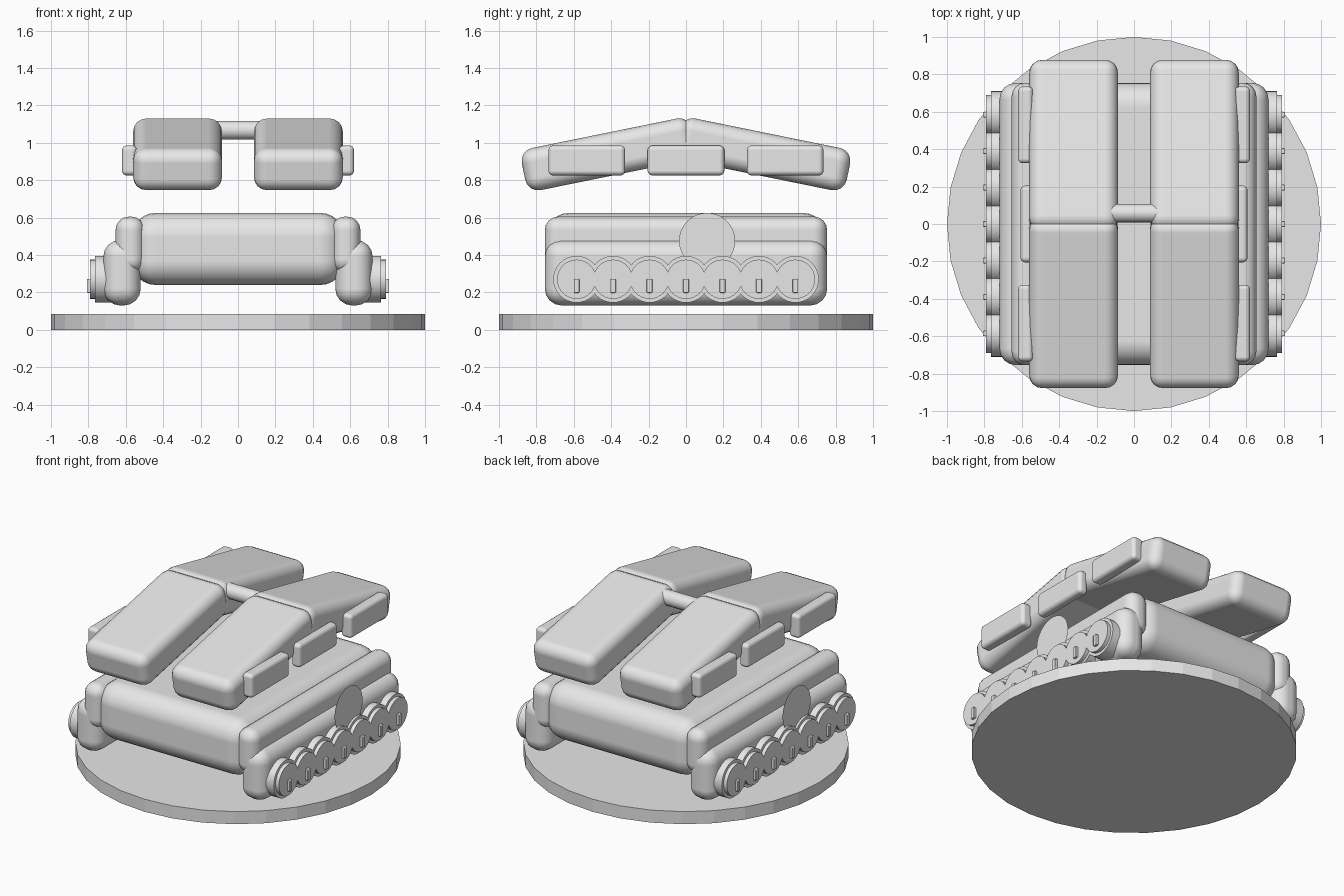
import bpy, math

cube = bpy.data.objects.get("Cube")
if cube:
    bpy.data.objects.remove(cube, do_unlink=True)

grey = bpy.data.materials.new("light_grey")
grey.use_nodes = True
grey.diffuse_color = (0.8, 0.8, 0.8, 1)
grey.node_tree.nodes["Principled BSDF"].inputs["Base Color"].default_value = (0.8, 0.8, 0.8, 1)


def finish(name, smooth=True):
    obj = bpy.context.object
    obj.name = name
    obj.data.materials.append(grey)
    if smooth:
        bpy.ops.object.shade_smooth_by_angle(angle=math.radians(35))
    return obj


def rounded_box(name, centre, size, radius, tilt=0, segments=4):
    bpy.ops.mesh.primitive_cube_add(size=1, location=centre)
    obj = bpy.context.object
    obj.scale = size
    bpy.ops.object.transform_apply(location=False, rotation=False, scale=True)
    obj.rotation_euler.x = tilt
    for face in obj.data.polygons:
        face.use_smooth = True
    bevel = obj.modifiers.new("rounding", "BEVEL")
    bevel.width = radius
    bevel.segments = segments
    bevel.harden_normals = True
    return finish(name, smooth=False)


def cross_cylinder(name, x0, x1, y, z, radius, sides=32):
    bpy.ops.mesh.primitive_cylinder_add(
        vertices=sides, radius=radius, depth=abs(x1 - x0),
        location=((x0 + x1) / 2, y, z), rotation=(0, math.pi / 2, 0))
    return finish(name)


# Round base
bpy.ops.mesh.primitive_cylinder_add(vertices=32, radius=1, depth=0.085, location=(0, 0, 0.0425))
finish("base_disc", smooth=False)

# Main body and the bar joining the roof halves
rounded_box("body", (0, 0, 0.432), (1.14, 1.51, 0.385), 0.13, segments=6)
cross_cylinder("roof_bar", -0.14, 0.14, 0.058, 1.067, 0.05, 16)

for side, label in ((1, "left"), (-1, "right")):
    # Padded side rolls
    rounded_box(f"upper_pad_{label}", (side * 0.577, 0, 0.455), (0.155, 1.51, 0.3), 0.072)
    rounded_box(f"lower_pad_{label}", (side * 0.62, 0, 0.305), (0.2, 1.51, 0.35), 0.09)

    # Sloping roof slabs
    for end, place in ((1, "back"), (-1, "front")):
        rounded_box(f"roof_slab_{place}_{label}", (side * 0.323, end * 0.413, 0.938),
                    (0.475, 0.93, 0.23), 0.07, tilt=-end * math.radians(11.5))

    # Cushions along the roof edge
    for i in (-1, 0, 1):
        outer = 0.62 if i else 0.607
        rounded_box(f"roof_cushion_{label}_{i + 2}", (side * (outer + 0.54) / 2, i * 0.53, 0.905),
                    (outer - 0.54, 0.41, 0.16), 0.025)

    # Wheels with stepped hubs and small upright tabs
    for i in range(7):
        y = (i - 3) * 0.195
        cross_cylinder(f"wheel_{label}_{i + 1}", side * 0.62, side * 0.765, y, 0.27, 0.125)
        cross_cylinder(f"hub_{label}_{i + 1}", side * 0.75, side * 0.79, y, 0.27, 0.105)
        rounded_box(f"hub_tab_{label}_{i + 1}", (side * 0.795, y, 0.235),
                    (0.026, 0.03, 0.075), 0.005, segments=2)

    # Flat round plate above the wheels
    bpy.ops.mesh.primitive_circle_add(
        vertices=32, radius=0.15, fill_type="NGON",
        location=(side * 0.75, side * 0.113, 0.475), rotation=(0, side * math.pi / 2, 0))
    finish(f"side_plate_{label}", smooth=False)
